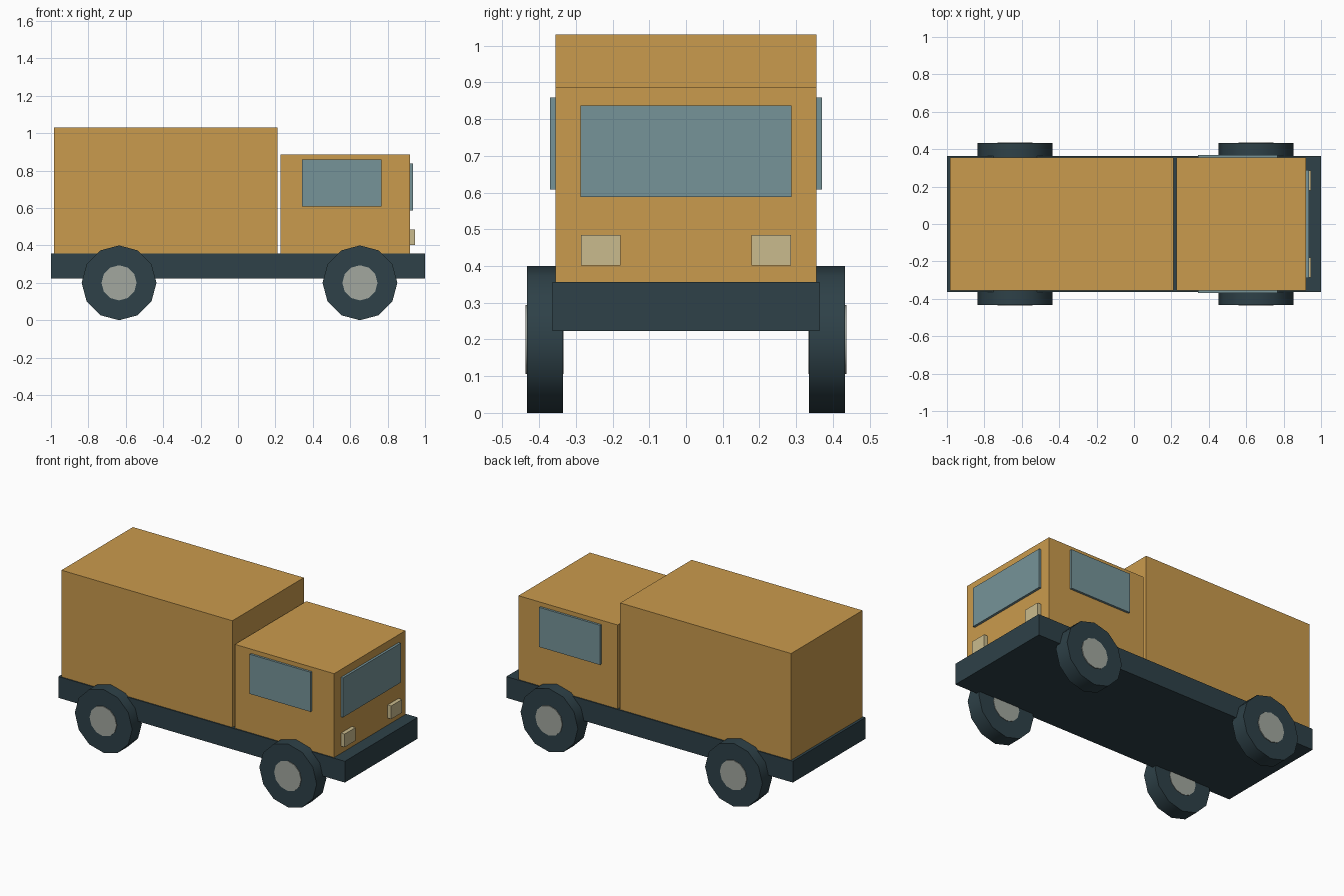
import bpy
import math

cube = bpy.data.objects.get("Cube")
if cube:
    bpy.data.objects.remove(cube, do_unlink=True)


def material(name, hex_code):
    """Flat material from an sRGB hex colour, converted to linear."""
    srgb = [c / 255 for c in bytes.fromhex(hex_code)]
    color = [c / 12.92 if c < 0.04 else ((c + 0.055) / 1.055) ** 2.4 for c in srgb] + [1]
    mat = bpy.data.materials.new(name)
    mat.use_nodes = True
    mat.diffuse_color = color
    mat.node_tree.nodes["Principled BSDF"].inputs["Base Color"].default_value = color
    return mat


ORANGE = material("ochre paint", "CA9B4D")
DARK = material("dark slate", "2E4148")
GLASS = material("blue grey glass", "769499")
HUB = material("pale grey metal", "A2A79F")
LAMP = material("cream lamp", "CABB8D")


def box(name, x, y, z, mat):
    """Box spanning the (low, high) range on each axis."""
    spans = (x, y, z)
    bpy.ops.mesh.primitive_cube_add(size=1, location=[(a + b) / 2 for a, b in spans])
    obj = bpy.context.object
    obj.name = name
    obj.scale = [b - a for a, b in spans]
    bpy.ops.object.transform_apply(location=False, rotation=False, scale=True)
    obj.data.materials.append(mat)
    return obj


def disc(name, x, y, radius, width, mat):
    """Twelve-sided cylinder with its axle along y."""
    bpy.ops.mesh.primitive_cylinder_add(
        vertices=12, radius=radius, depth=width,
        location=(x, y, 0.2), rotation=(math.pi / 2, 0, 0))
    obj = bpy.context.object
    obj.name = name
    obj.data.materials.append(mat)
    bpy.ops.object.shade_smooth_by_angle(angle=math.radians(40))
    return obj


# Body
box("chassis", (-1, 1), (-0.363, 0.363), (0.223, 0.357), DARK)
box("cargo_box", (-0.983, 0.21), (-0.356, 0.356), (0.357, 1.03), ORANGE)
box("cab", (0.228, 0.92), (-0.356, 0.356), (0.357, 0.886), ORANGE)
box("windshield", (0.90, 0.935), (-0.288, 0.288), (0.588, 0.837), GLASS)

# Parts repeated on both sides of the truck
for side, label in ((-1, "near"), (1, "far")):
    def span(a, b):
        return sorted((side * a, side * b))

    box(f"{label}_side_window", (0.341, 0.766), span(0.34, 0.37), (0.609, 0.859), GLASS)
    box(f"{label}_headlight", (0.90, 0.945), span(0.178, 0.286), (0.402, 0.485), LAMP)
    for x, axle in ((0.652, "front"), (-0.636, "rear")):
        disc(f"{label}_{axle}_tire", x, side * 0.384, 0.2, 0.097, DARK)
        disc(f"{label}_{axle}_hub", x, side * 0.385, 0.094, 0.104, HUB)
